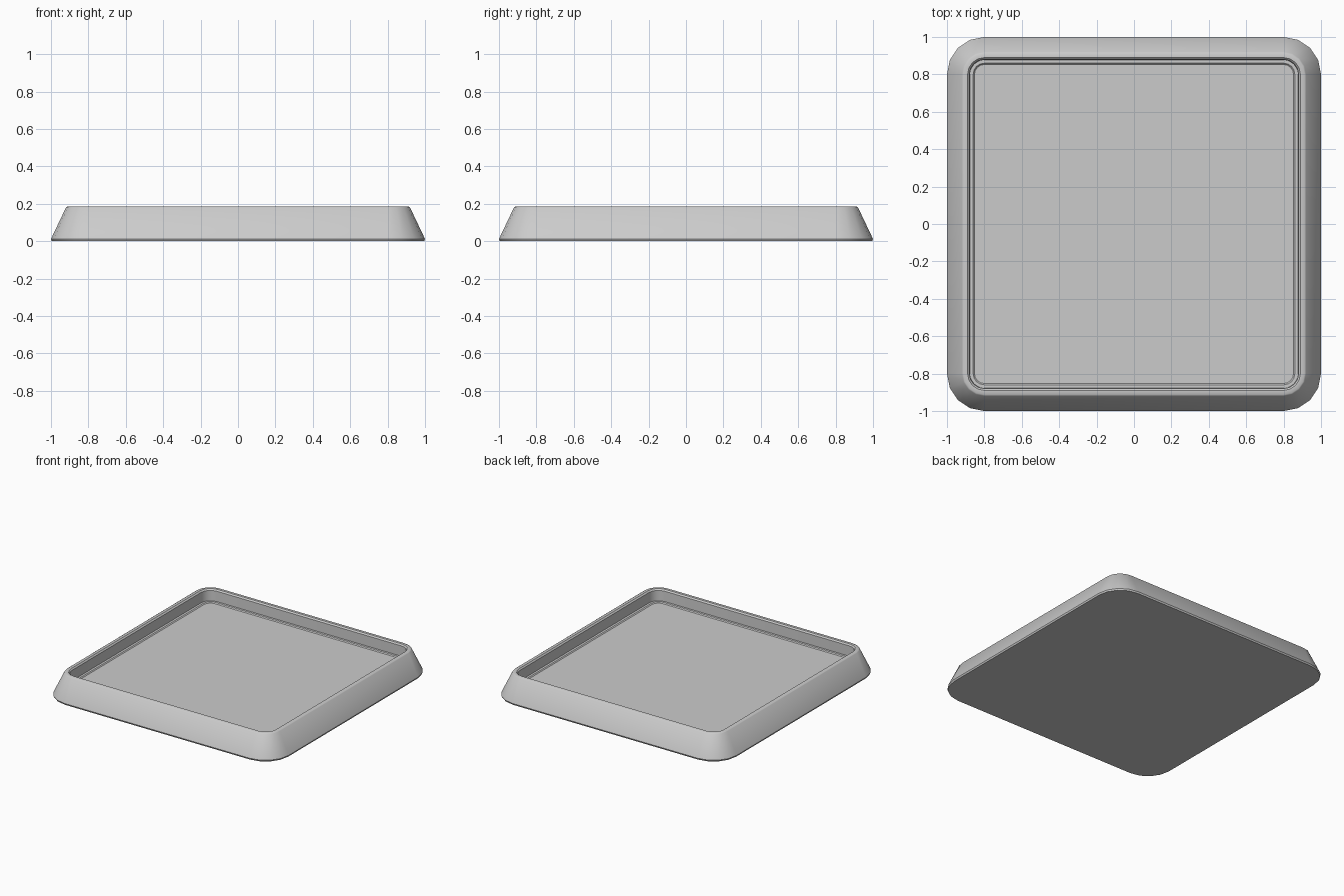
import bpy
import bmesh
import math

cube = bpy.data.objects.get("Cube")
if cube:
    bpy.data.objects.remove(cube, do_unlink=True)

# Light grey plastic
grey = bpy.data.materials.new("light_grey")
grey.use_nodes = True
colour = (0.6, 0.6, 0.6, 1)
grey.diffuse_color = colour
grey.node_tree.nodes["Principled BSDF"].inputs["Base Color"].default_value = colour

CENTRE = 0.8   # corner arc centre, shared by every ring
STEPS = 4      # segments per rounded corner


def ring(bm, half, z):
    """Rounded square loop of the given half width."""
    radius = half - CENTRE
    verts = []
    for corner in range(4):
        mid = math.pi / 4 + corner * math.pi / 2
        cx = math.copysign(CENTRE, math.cos(mid))
        cy = math.copysign(CENTRE, math.sin(mid))
        for i in range(STEPS + 1):
            a = (corner + i / STEPS) * math.pi / 2
            verts.append(bm.verts.new((cx + radius * math.cos(a),
                                       cy + radius * math.sin(a), z)))
    return verts


# Section from the base, up the sloped side, over the rim, down to the floor
profile = [(0.995, 0), (1, 0.012), (0.92, 0.18), (0.912, 0.185), (0.89, 0.185),
           (0.88, 0.175), (0.878, 0.095), (0.86, 0.095), (0.853, 0.088)]

bm = bmesh.new()
rings = [ring(bm, half, z) for half, z in profile]
for low, high in zip(rings, rings[1:]):
    for i in range(len(low)):
        j = (i + 1) % len(low)
        bm.faces.new((low[i], low[j], high[j], high[i]))
bm.faces.new(reversed(rings[0]))   # underside
bm.faces.new(rings[-1])            # recessed floor
bmesh.ops.recalc_face_normals(bm, faces=bm.faces)

mesh = bpy.data.meshes.new("tray")
bm.to_mesh(mesh)
bm.free()
mesh.materials.append(grey)
tray = bpy.data.objects.new("tray", mesh)
bpy.context.collection.objects.link(tray)

# Smooth corners, crisp rim and base edges
bpy.context.view_layer.objects.active = tray
tray.select_set(True)
bpy.ops.object.shade_smooth_by_angle(angle=math.radians(35))
